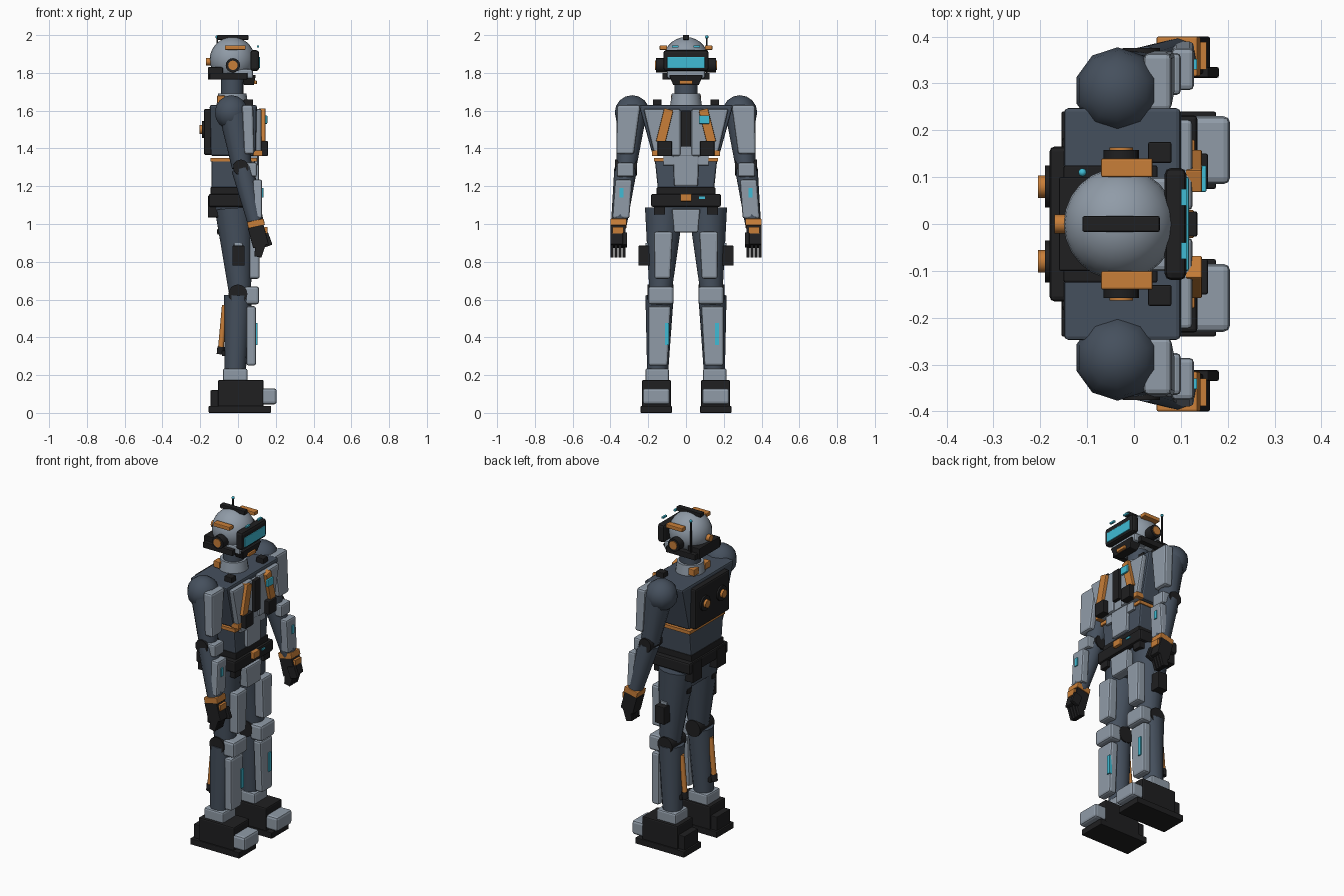
import bpy, bmesh
from math import radians
from mathutils import Matrix, Vector, Euler

cube = bpy.data.objects.get("Cube")
if cube:
    bpy.data.objects.remove(cube, do_unlink=True)


def material(name, *rgb):
    mat = bpy.data.materials.new(name)
    mat.use_nodes = True
    mat.diffuse_color = (*rgb, 1)
    mat.node_tree.nodes["Principled BSDF"].inputs["Base Color"].default_value = (*rgb, 1)
    return mat


LIGHT = material("light grey armour", .28, .33, .39)
SLATE = material("slate body", .06, .08, .11)
DARK = material("near black rubber", .014, .014, .015)
ORANGE = material("orange trim", .58, .21, .04)
CYAN = material("cyan glow", .05, .5, .66)


def finish(bm, name, mat, pair, bevel=0, smooth=False):
    """Turn the bmesh into an object, with a copy mirrored across y if it is one of a pair."""
    bmesh.ops.recalc_face_normals(bm, faces=bm.faces)
    for label in (("left ", "right ") if pair else ("",)):
        if label == "right ":
            bmesh.ops.scale(bm, vec=(1, -1, 1), verts=bm.verts)
            bmesh.ops.reverse_faces(bm, faces=bm.faces)
        full = (label + name).replace(" ", "_")
        mesh = bpy.data.meshes.new(full)
        bm.to_mesh(mesh)
        mesh.materials.append(mat)
        obj = bpy.data.objects.new(full, mesh)
        bpy.context.collection.objects.link(obj)
        if bevel:
            mod = obj.modifiers.new("Bevel", "BEVEL")
            mod.width, mod.segments = bevel, 2
        if smooth:
            bpy.ops.object.select_all(action="DESELECT")
            obj.select_set(True)
            bpy.context.view_layer.objects.active = obj
            bpy.ops.object.shade_smooth_by_angle(angle=radians(40))
    bm.free()


def box(name, mat, xs, ys, zs, pair=False, bevel=.004, taper=(1, 1), shift=(0, 0), tilt=(0, 0, 0)):
    """Box from ranges; taper and shift act on its lower face, tilt turns it about its middle."""
    bm = bmesh.new()
    bmesh.ops.create_cube(bm, size=1)
    size = Vector((xs[1] - xs[0], ys[1] - ys[0], zs[1] - zs[0]))
    mid = Vector((sum(xs), sum(ys), sum(zs))) / 2
    turn = Euler([radians(a) for a in tilt]).to_matrix()
    for v in bm.verts:
        low = v.co.z < 0
        v.co *= size
        if low:
            v.co.x = v.co.x * taper[0] + shift[0]
            v.co.y = v.co.y * taper[1] + shift[1]
        v.co = turn @ v.co + mid
    finish(bm, name, mat, pair, bevel)


def rod(name, mat, start, end, r1, r2=None, pair=False, sides=16):
    """Round bar or cone between two points."""
    start, end = Vector(start), Vector(end)
    axis = end - start
    bm = bmesh.new()
    place = Matrix.Translation((start + end) / 2) @ axis.to_track_quat("Z", "Y").to_matrix().to_4x4()
    bmesh.ops.create_cone(bm, cap_ends=True, segments=sides, radius1=r1, radius2=r2 or r1,
                          depth=axis.length, matrix=place)
    finish(bm, name, mat, pair, smooth=True)


def ball(name, mat, centre, size, pair=False, segments=24, rings=14):
    bm = bmesh.new()
    bmesh.ops.create_uvsphere(bm, u_segments=segments, v_segments=rings, radius=1)
    bmesh.ops.scale(bm, vec=size, verts=bm.verts)
    bmesh.ops.translate(bm, vec=centre, verts=bm.verts)
    finish(bm, name, mat, pair, smooth=True)


# Head, visor and jaw
ball("head dome", LIGHT, (-.03, 0, 1.87), (.12, .12, .12))
box("head crest", DARK, (-.11, .055), (-.017, .017), (1.975, 2))
box("visor frame", DARK, (.065, .112), (-.12, .12), (1.81, 1.92), bevel=.015)
box("visor glass", CYAN, (.1, .117), (-.1, .1), (1.825, 1.885))
box("brow light", CYAN, (.1, .112), (.04, .075), (1.935, 1.945), pair=True, bevel=0)
box("cheek guard", LIGHT, (-.02, .08), (-.1, .1), (1.77, 1.82), bevel=.01)
box("jaw", DARK, (.02, .095), (-.09, .09), (1.735, 1.79), taper=(.7, .75))
box("chin vent", ORANGE, (.07, .1), (-.035, .035), (1.74, 1.76))
box("nape guard", DARK, (-.16, -.08), (-.1, .1), (1.765, 1.83))
box("side jaw guard", DARK, (-.15, .05), (.09, .125), (1.765, 1.8), pair=True)
rod("ear pod", DARK, (-.027, .09, 1.84), (-.027, .158, 1.84), .038, pair=True)
rod("ear cap", ORANGE, (-.027, .15, 1.84), (-.027, .163, 1.84), .025, pair=True)
box("temple stripe", ORANGE, (-.07, .04), (.1, .14), (1.922, 1.945), pair=True)
rod("nape port", ORANGE, (-.17, 0, 1.86), (-.13, 0, 1.86), .02)
rod("antenna", DARK, (-.11, .11, 1.8), (-.11, .11, 1.99), .005)
ball("antenna tip", CYAN, (-.11, .11, 1.99), (.009, .009, .009), segments=8, rings=6)

# Neck and collar
rod("neck", SLATE, (-.03, 0, 1.62), (-.03, 0, 1.8), .06)
rod("collar", LIGHT, (-.03, 0, 1.62), (-.03, 0, 1.69), .085, .075)
box("collar clip", ORANGE, (-.11, -.07), (.03, .08), (1.64, 1.68), pair=True)

# Chest
box("chest body", SLATE, (-.15, .1), (-.25, .25), (1.36, 1.63), bevel=.01, taper=(.95, .7))
box("chest plate", LIGHT, (.08, .125), (.03, .225), (1.36, 1.61), pair=True, bevel=.01,
    taper=(1, .7), shift=(0, -.03))
box("breastbone", LIGHT, (.08, .115), (-.06, .06), (1.36, 1.6))
box("breastbone strip", DARK, (.1, .135), (-.027, .027), (1.41, 1.6))
box("chest strap", ORANGE, (.11, .145), (.088, .138), (1.43, 1.61), pair=True, tilt=(14, 0, 0))
box("strap display", CYAN, (.14, .155), (.068, .125), (1.53, 1.575))
box("strap pouch", DARK, (.11, .158), (.075, .15), (1.36, 1.44), pair=True)
box("rib trim", ORANGE, (.08, .13), (.14, .18), (1.36, 1.39), pair=True)
box("shoulder pad clip", DARK, (.03, .08), (.13, .175), (1.62, 1.66), pair=True)
box("rib band", ORANGE, (-.145, .1), (-.17, .17), (1.33, 1.35), bevel=0)

# Backpack
box("back pack", DARK, (-.18, -.1), (-.165, .165), (1.365, 1.61), bevel=.01)
rod("pack port", DARK, (-.17, .08, 1.5), (-.19, .08, 1.5), .045, pair=True)
rod("pack knob", ORANGE, (-.17, .08, 1.5), (-.205, .08, 1.5), .024, pair=True)

# Waist, belt and pelvis
box("waist", SLATE, (-.14, .09), (-.165, .165), (1.18, 1.34), bevel=.01, taper=(1, .9))
box("belly plate", LIGHT, (.06, .11), (-.07, .07), (1.2, 1.39), bevel=.008, taper=(1, .9))
box("belly side plate", LIGHT, (.06, .105), (.06, .12), (1.31, 1.38), pair=True)
box("waist band", DARK, (-.145, .095), (-.155, .155), (1.155, 1.195))
box("belt", DARK, (-.155, .11), (-.185, .185), (1.09, 1.16), bevel=.01)
box("buckle", ORANGE, (.1, .128), (-.03, .03), (1.12, 1.16))
box("belt lamp", CYAN, (.1, .115), (.07, .1), (1.133, 1.145), bevel=0)
box("belt pouch", DARK, (-.16, -.07), (.07, .16), (1.035, 1.15), pair=True)
box("pelvis", SLATE, (-.12, .08), (-.17, .17), (.97, 1.1), taper=(.8, .75))
box("pelvis plate", LIGHT, (.05, .11), (-.075, .075), (.955, 1.08), bevel=.008, taper=(1, .85))
box("hip strap", DARK, (.05, .1), (.11, .17), (1.05, 1.1), pair=True)

# Arms
ball("shoulder ball", SLATE, (-.035, .285, 1.59), (.092, .092, .092), pair=True, segments=10, rings=8)
rod("upper arm", SLATE, (-.02, .29, 1.58), (.02, .315, 1.3), .08, .052, pair=True, sides=12)
box("upper arm plate", LIGHT, (.02, .08), (.24, .365), (1.37, 1.63), pair=True, bevel=.012,
    taper=(.9, .75), shift=(.01, .02))
rod("elbow", DARK, (.015, .26, 1.3), (.015, .375, 1.3), .042, pair=True, sides=10)
box("elbow pad", LIGHT, (.035, .1), (.275, .365), (1.25, 1.325), pair=True, bevel=.01)
rod("forearm", SLATE, (.025, .32, 1.29), (.095, .355, 1), .06, .042, pair=True, sides=12)
box("forearm plate", LIGHT, (.08, .128), (.285, .375), (1.03, 1.235), pair=True, bevel=.01, shift=(0, .015))
box("forearm lamp", CYAN, (.12, .134), (.33, .352), (1.14, 1.19), pair=True, bevel=0)

# Hands
box("wrist cuff", ORANGE, (.05, .14), (.315, .4), (.985, 1.02), pair=True, tilt=(0, -12, 0))
box("palm", DARK, (.065, .15), (.32, .4), (.88, .99), pair=True, tilt=(0, -15, 0))
box("knuckle plate", ORANGE, (.14, .155), (.33, .388), (.95, .985), pair=True, bevel=0)
for i in range(4):
    y = .32 + i * .021
    box("finger " + "abcd"[i], DARK, (.085, .14), (y, y + .017), (.825, .9), pair=True,
        bevel=.002, taper=(.7, 1), tilt=(0, 12, 0))
box("thumb", DARK, (.12, .172), (.312, .335), (.88, .95), pair=True, tilt=(0, -20, 0))

# Thighs and knees
rod("thigh", SLATE, (-.02, .115, 1.08), (.01, .135, .64), .104, .06, pair=True)
box("thigh plate", LIGHT, (.055, .115), (.07, .17), (.71, .96), pair=True, bevel=.012, taper=(1, .85), shift=(0, .005))
box("thigh pouch", DARK, (-.03, .035), (.19, .252), (.78, .885), pair=True)
box("thigh pouch clip", LIGHT, (-.02, .025), (.18, .215), (.88, .9), pair=True)
box("thigh stud", DARK, (-.11, -.07), (.1, .14), (.945, .975), pair=True)
rod("knee joint", DARK, (0, .065, .63), (0, .205, .63), .05, pair=True)
box("knee cap", LIGHT, (.035, .112), (.065, .2), (.575, .67), pair=True, bevel=.014)

# Shins and pistons
rod("shin", SLATE, (0, .14, .62), (-.015, .15, .22), .075, .056, pair=True, sides=12)
box("shin plate", LIGHT, (.045, .095), (.08, .2), (.25, .565), pair=True, bevel=.012, taper=(1, .85), shift=(0, .008))
for side, y in (("left", .165), ("right", -.1)):
    box(side + " shin lamp", CYAN, (.085, .102), (y - .011, y + .011), (.36, .475), bevel=0)
rod("calf piston", ORANGE, (-.07, .14, .57), (-.092, .14, .33), .015, pair=True)
rod("piston socket", DARK, (-.09, .14, .35), (-.094, .14, .31), .019, pair=True)
box("piston mount", DARK, (-.085, -.04), (.12, .16), (.3, .33), pair=True)

# Boots
box("ankle", LIGHT, (-.08, .05), (.09, .215), (.16, .235), pair=True, bevel=.01)
box("boot", DARK, (-.105, .135), (.08, .232), (.03, .175), pair=True, bevel=.008)
box("boot heel", DARK, (-.145, -.09), (.09, .22), (.03, .12), pair=True)
box("toe cap", LIGHT, (.12, .205), (.085, .23), (.045, .13), pair=True, bevel=.014)
box("sole", DARK, (-.155, .175), (.075, .24), (0, .037), pair=True)
